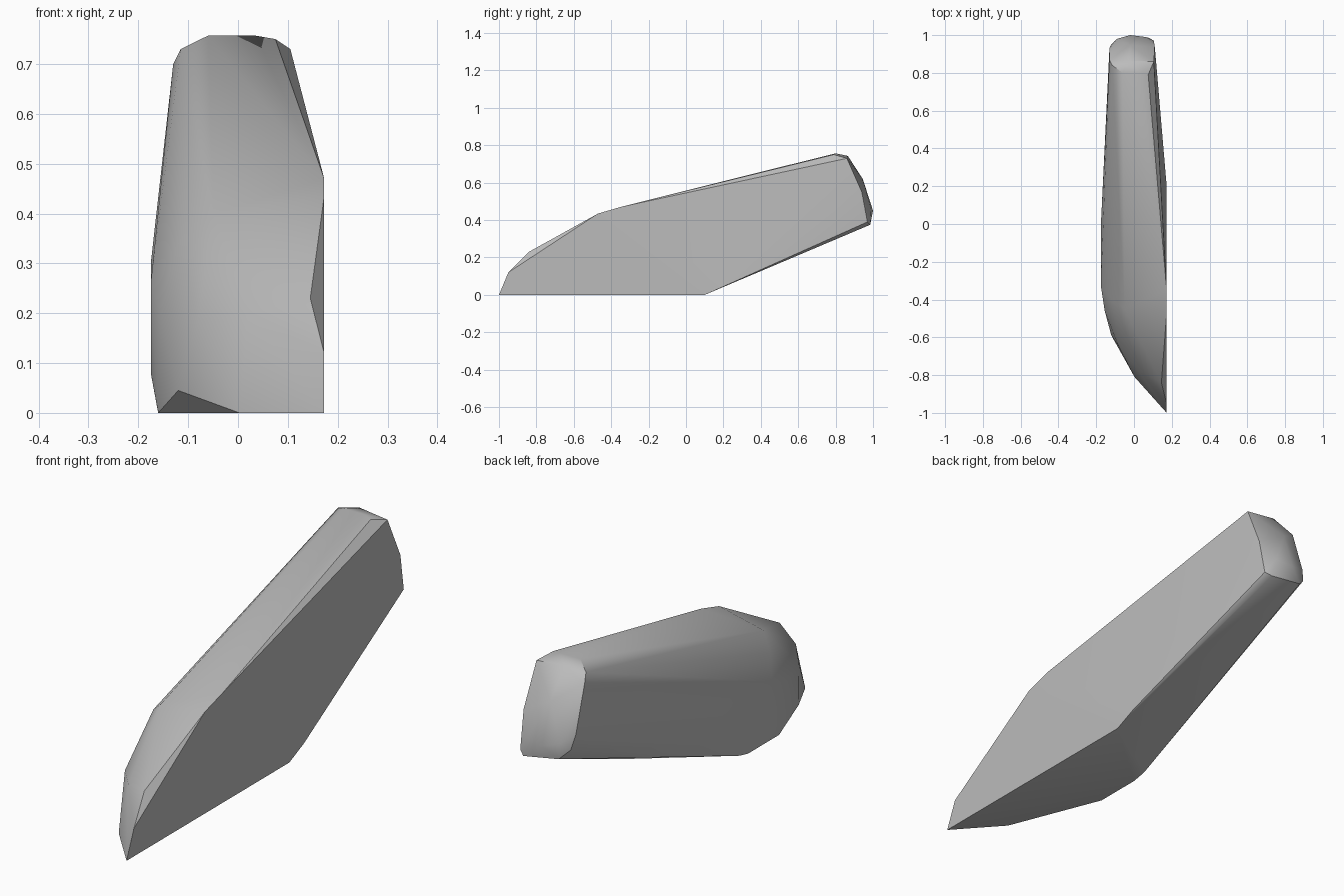
import bpy
import bmesh

# Remove the default object
default_cube = bpy.data.objects.get("Cube")
if default_cube:
    bpy.data.objects.remove(default_cube, do_unlink=True)


def make_material(name, colour):
    material = bpy.data.materials.new(name)
    material.use_nodes = True
    material.diffuse_color = colour
    shader = next(node for node in material.node_tree.nodes
                  if node.type == "BSDF_PRINCIPLED")
    shader.inputs["Base Color"].default_value = colour
    return material


def hull_object(name, sections, material):
    """Wrap a convex skin around a set of outline sections."""
    mesh = bpy.data.meshes.new(name)
    body = bmesh.new()
    for section in sections:
        for point in section:
            body.verts.new(point)
    result = bmesh.ops.convex_hull(body, input=body.verts[:])
    loose = {item for item in result["geom_interior"] + result["geom_unused"]
             if isinstance(item, bmesh.types.BMVert)}
    loose.update(vert for vert in body.verts if not vert.link_faces)
    bmesh.ops.delete(body, geom=list(loose), context="VERTS")
    bmesh.ops.recalc_face_normals(body, faces=body.faces[:])
    body.to_mesh(mesh)
    body.free()
    mesh.materials.append(material)
    thing = bpy.data.objects.new(name, mesh)
    bpy.context.collection.objects.link(thing)
    return thing


# Flat inner side, a plane of constant x
side = 0.173
inner_outline = [(-1, 0), (-.95, .12), (-.47, .435), (-.35, .47),
                 (.2, .045), (.1, 0)]
inner_side = [(side, y, z) for y, z in inner_outline]

# Pointed nose and its bevel
nose = [(.145, -.84, .23), (.003, -.81, 0), (.02, -.77, .2),
        (-.12, -.59, .045), (-.08, -.65, .185)]

# Rounded outer shoulder
shoulder = [(-.05, -.45, .4), (-.12, -.4, .34), (-.155, -.46, .2),
            (-.175, -.33, .26), (-.175, -.3, .08), (-.175, 0, .3)]

# Outer lower edge, lifting towards the back
lower_edge = [(-.16, -.4, 0), (-.16, -.19, 0), (-.163, -.13, .015),
              (-.17, .02, .12)]

# Rim around the raised end
rim = [(-.06, .8, .757), (.035, .8, .757), (.075, .79, .75),
       (.105, .86, .73), (-.115, .84, .73), (-.13, .87, .7),
       (-.13, .93, .5), (-.12, .95, .44), (.11, .94, .55),
       (.105, .97, .39), (.08, .985, .375), (-.08, .975, .4)]

# Shallow domed cap
cap = [(-.02, 1, .45), (.06, .99, .46), (-.09, .98, .47),
       (-.02, .945, .62), (-.03, .865, .743)]

grey = make_material("plain grey", (.5, .5, .5, 1))
wedge = hull_object("angled_wedge_body",
                    [inner_side, nose, shoulder, lower_edge, rim, cap], grey)

# Smooth curved skin with crisp edges
bpy.ops.object.select_all(action="DESELECT")
wedge.select_set(True)
bpy.context.view_layer.objects.active = wedge
bpy.ops.object.shade_smooth_by_angle(angle=.52)
